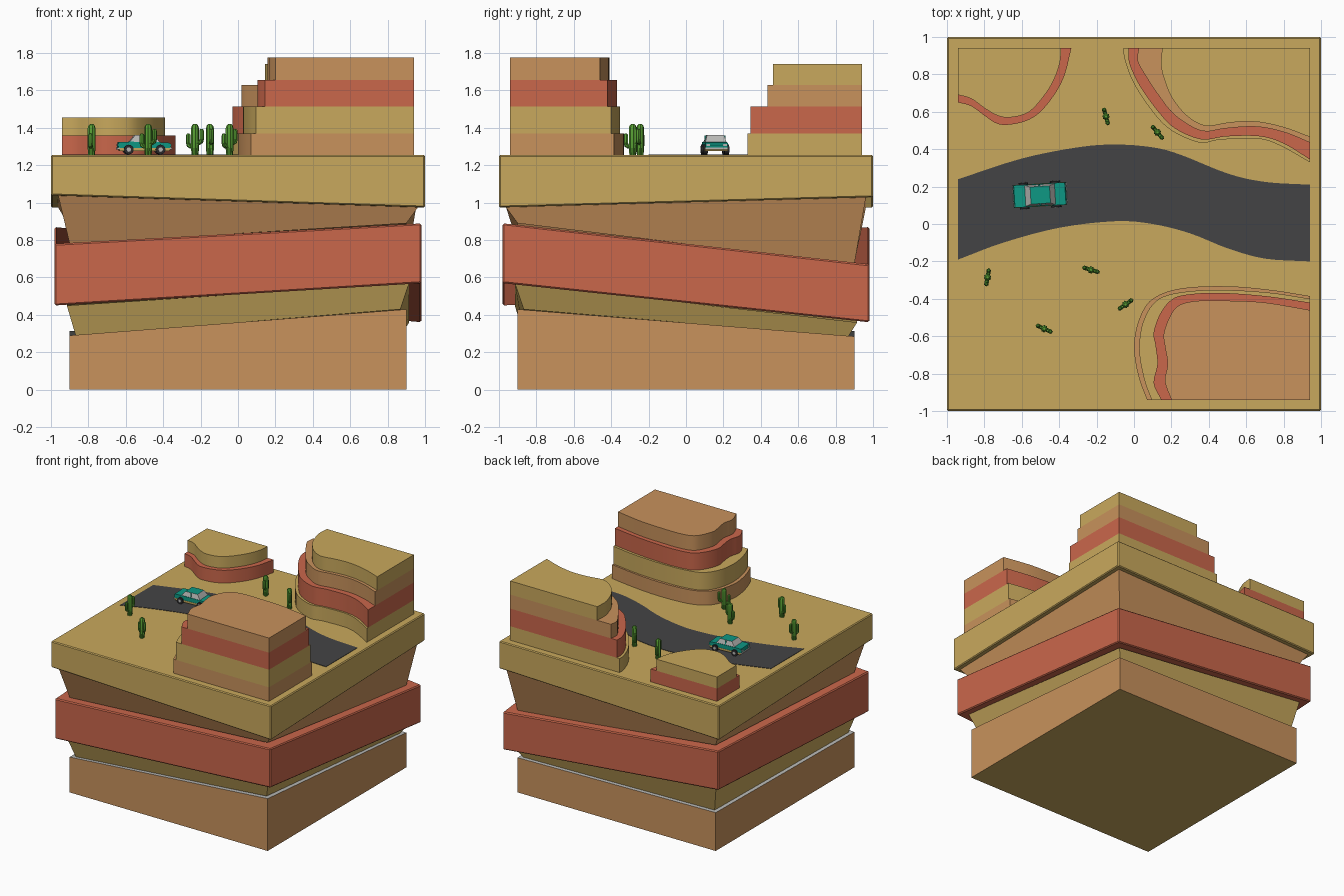
import bpy, bmesh, math
from mathutils import Matrix, Vector

if "Cube" in bpy.data.objects:
    bpy.data.objects.remove(bpy.data.objects["Cube"])


def mat(name, r, g, b):
    m = bpy.data.materials.new(name)
    m.diffuse_color = [(c / 255 / 12.92 if c < 11 else ((c / 255 + 0.055) / 1.055) ** 2.4) for c in (r, g, b)] + [1]
    m.use_nodes = True
    m.node_tree.nodes["Principled BSDF"].inputs["Base Color"].default_value = m.diffuse_color
    return m


SAND = mat("sand", 201, 169, 93)
ORANGE = mat("orange rock", 200, 146, 92)
RED = mat("red rock", 202, 103, 75)
ROAD = mat("asphalt", 68, 68, 69)
GREEN = mat("cactus green", 88, 160, 52)
TEAL = mat("teal paint", 14, 152, 132)
GREY = mat("light grey", 185, 185, 182)
BLACK = mat("tyre black", 42, 42, 44)
TOP = 1.255


def finish(bm, name, mats, M=None, angle=35):
    bmesh.ops.recalc_face_normals(bm, faces=bm.faces)
    for f in bm.faces:
        f.smooth = True
    for e in bm.edges:
        e.smooth = e.calc_face_angle(0) < math.radians(angle)
    me = bpy.data.meshes.new(name)
    bm.to_mesh(me)
    bm.free()
    for m in mats:
        me.materials.append(m)
    ob = bpy.data.objects.new(name, me)
    bpy.context.collection.objects.link(ob)
    if M:
        ob.matrix_world = M
    return ob


SIGNS = [(-1, -1), (1, -1), (1, 1), (-1, 1)]


def slab(name, m, h0, z0, h1, z1, bevel=0.0):
    """Square layer, with its own height at every corner."""
    bm = bmesh.new()
    lo = [bm.verts.new((sx * h0, sy * h0, z)) for (sx, sy), z in zip(SIGNS, z0)]
    hi = [bm.verts.new((sx * h1, sy * h1, z)) for (sx, sy), z in zip(SIGNS, z1)]
    bm.faces.new(lo[::-1])
    bm.faces.new(hi)
    for i in range(4):
        j = (i + 1) % 4
        bm.faces.new((lo[i], lo[j], hi[j], hi[i]))
    if bevel:
        bmesh.ops.bevel(bm, geom=bm.edges[:], offset=bevel, segments=1, affect='EDGES')
    return finish(bm, name, m, angle=10)


# rock layers of the pedestal, corner order: front left, front right, back right, back left
Z_BASE = (0.29, 0.43, 0.285, 0.315)
Z_RED0 = (0.45, 0.57, 0.36, 0.55)
Z_RED1 = (0.78, 0.89, 0.67, 0.87)
Z_TOP0 = (1.04, 0.975, 1.03, 0.975)
base = slab("base_layer", [ORANGE, GREY, SAND], 0.9, (0,) * 4, 0.9, Z_BASE)
for p in base.data.polygons:
    p.material_index = 1 if p.normal.z > 0.5 else 2 if p.normal.z < -0.5 else 0
slab("lower_sand_neck", [SAND], 0.868, Z_BASE, 0.915, Z_RED0)
slab("red_layer", [RED], 0.98, Z_RED0, 0.98, Z_RED1, 0.008)
slab("upper_orange_neck", [ORANGE], 0.9, Z_RED1, 0.962, Z_TOP0)
slab("desert_top", [SAND], 1.0, Z_TOP0, 1.0, (TOP,) * 4, 0.007)


def smooth_curve(pts, n=4):
    """Catmull-Rom through the given points."""
    P = [Vector(p) for p in pts]
    P = [P[0] * 2 - P[1]] + P + [P[-1] * 2 - P[-2]]
    out = []
    for a, b, c, d in zip(P, P[1:], P[2:], P[3:]):
        for k in range(n):
            t = k / n
            out.append(0.5 * (2 * b + (c - a) * t + (2 * a - 5 * b + 4 * c - d) * t * t
                              + (3 * b - a - 3 * c + d) * t ** 3))
    return out + [P[-2]]


def prism(name, m, outline, z0, z1, M=None, axis='Z'):
    """Extrude an outline along z, or along y when axis is Y."""
    bm = bmesh.new()
    put = (lambda p, h: (p[0], p[1], h)) if axis == 'Z' else (lambda p, h: (p[0], h, p[1]))
    f = bm.faces.new([bm.verts.new(put(p, z0)) for p in outline])
    ext = bmesh.ops.extrude_face_region(bm, geom=[f])
    d = (0, 0, z1 - z0) if axis == 'Z' else (0, z1 - z0, 0)
    bmesh.ops.translate(bm, vec=d, verts=[v for v in ext['geom'] if isinstance(v, bmesh.types.BMVert)])
    return finish(bm, name, [m], M)


# road
north = [(-.94, .24), (-.6, .35), (-.3, .41), (-.1, .425), (.1, .41), (.25, .37), (.5, .27), (.7, .225), (.94, .21)]
south = [(-.94, -.19), (-.7, -.10), (-.4, -.02), (-.1, .015), (.1, 0), (.3, -.05), (.5, -.13), (.7, -.185), (.94, -.2)]
prism("road", ROAD, smooth_curve(north) + smooth_curve(south)[::-1], TOP - 0.01, TOP + 0.003)

# mesas: one curved edge per layer, closed by the straight corner of the block
mesa_a = [
    [(-.94, .65), (-.87, .63), (-.8, .58), (-.74, .54), (-.68, .53), (-.58, .55), (-.5, .60), (-.42, .70), (-.37, .80), (-.335, .94)],
    [(-.94, .69), (-.87, .67), (-.8, .62), (-.73, .58), (-.66, .57), (-.56, .60), (-.47, .70), (-.42, .79), (-.395, .87), (-.39, .94)]]
mesa_b = [
    [(-.055, .94), (-.05, .88), (0, .75), (.1, .6), (.2, .5), (.35, .435), (.45, .45), (.6, .457), (.7, .45), (.8, .41), (.94, .33)],
    [(-.03, .94), (-.025, .86), (.03, .74), (.13, .6), (.22, .51), (.36, .452), (.48, .467), (.62, .472), (.72, .46), (.82, .42), (.94, .345)],
    [(.025, .94), (.02, .87), (.07, .78), (.13, .69), (.22, .58), (.36, .498), (.48, .51), (.6, .52), (.7, .515), (.82, .485), (.94, .435)],
    [(.15, .94), (.145, .85), (.16, .78), (.2, .68), (.28, .58), (.38, .525), (.5, .54), (.6, .548), (.7, .54), (.82, .51), (.94, .465)]]
mesa_c = [
    [(.07, -.94), (.035, -.85), (.01, -.75), (0, -.65), (.015, -.55), (.05, -.46), (.1, -.4), (.2, -.355), (.35, -.335), (.55, -.335), (.75, -.355), (.94, -.385)],
    [(.095, -.94), (.06, -.85), (.032, -.72), (.03, -.62), (.05, -.52), (.1, -.43), (.18, -.38), (.35, -.355), (.55, -.355), (.75, -.37), (.94, -.4)],
    [(.145, -.94), (.105, -.85), (.125, -.75), (.115, -.65), (.105, -.58), (.14, -.48), (.2, -.405), (.28, -.378), (.45, -.368), (.7, -.385), (.94, -.42)],
    [(.2, -.94), (.165, -.84), (.18, -.75), (.165, -.65), (.16, -.58), (.2, -.48), (.25, -.43), (.35, -.41), (.5, -.41), (.7, -.42), (.94, -.46)]]
for name, layers, corner, zs, cols in (
        ("back_left_mesa", mesa_a, (-.94, .94), (TOP, 1.36, 1.455), (RED, SAND)),
        ("back_right_mesa", mesa_b, (.94, .94), (TOP, 1.37, 1.515, 1.63, 1.742), (SAND, RED, ORANGE, SAND)),
        ("front_right_mesa", mesa_c, (.94, -.94), (TOP, 1.37, 1.515, 1.655, 1.775), (ORANGE, SAND, RED, ORANGE))):
    for i, pts in enumerate(layers):
        prism(f"{name}_layer_{i + 1}", cols[i], smooth_curve(pts) + [Vector(corner)], zs[i], zs[i + 1])


# cacti: ribbed tubes swept along paths in the x-z plane
def tube(bm, path, sides=16):
    rings = []
    for i, (x, z, r) in enumerate(path):
        a, b = path[max(i - 1, 0)], path[min(i + 1, len(path) - 1)]
        t = Vector((b[0] - a[0], 0, b[1] - a[1])).normalized()
        u, v = Vector((0, 1, 0)), t.cross(Vector((0, 1, 0)))
        ring = []
        for k in range(sides):
            q, w = 2 * math.pi * k / sides, r * (1 if k % 2 else 0.8)
            ring.append(bm.verts.new(Vector((x, 0, z)) + (u * math.cos(q) + v * math.sin(q)) * w))
        rings.append(ring)
    for A, B in zip(rings, rings[1:]):
        for k in range(sides):
            j = (k + 1) % sides
            bm.faces.new((A[k], A[j], B[j], B[k]))
    bm.faces.new(rings[0])
    bm.faces.new(rings[-1])


def cactus(i, x, y, deg):
    bm = bmesh.new()
    tube(bm, [(0, 0, .018), (0, .03, .021), (0, .145, .021), (0, .157, .017), (0, .165, .009)])
    for s, z, top in ((1, .065, .14), (-1, .045, .115)):
        tube(bm, [(0, z, .011), (s * .024, z, .012), (s * .034, z + .006, .0125), (s * .037, z + .018, .0125),
                  (s * .037, top - .012, .0125), (s * .037, top - .004, .010), (s * .037, top, .005)])
    finish(bm, f"cactus_{i}", [GREEN], Matrix.Translation((x, y, TOP)) @ Matrix.Rotation(math.radians(deg), 4, 'Z'))


for i, c in enumerate([(-.15, .575, -75), (.125, .49, -50), (-.23, -.245, -17), (-.045, -.43, 35),
                       (-.48, -.56, -25), (-.783, -.285, 80)]):
    cactus(i + 1, *c)

# car, built along x about its own centre
CAR = Matrix.Translation((-.503, .155, TOP + .003)) @ Matrix.Rotation(math.radians(3.5), 4, 'Z')
body = [(-.138, .026), (.138, .026), (.142, .05), (.136, .062), (.07, .066), (-.075, .068), (-.137, .066), (-.142, .05)]
prism("car_body", TEAL, body, -.06, .06, CAR, 'Y')
prism("car_sill", SAND, [(-.132, .018), (.132, .018), (.138, .034), (-.138, .034)], -.062, .062, CAR, 'Y')
for s in (-1, 1):
    x = s * .141
    prism("car_bumper", GREY, [(x - .006, -.062), (x + .006, -.062), (x + .006, .062), (x - .006, .062)], .026, .036, CAR)
    for y in (-.045, .045):  # lamps
        x = s * .141
        prism("car_lamp", GREY, [(x - .003, y - .01), (x + .003, y - .01), (x + .003, y + .01), (x - .003, y + .01)], .044, .056, CAR)

# cabin: teal frustum with inset grey windows
bm = bmesh.new()
lo = [bm.verts.new((sx * .082, sy * .057, .064)) for sx, sy in SIGNS]
hi = [bm.verts.new((sx * .052 + .002, sy * .046, .103)) for sx, sy in SIGNS]
bm.faces.new(hi)
walls = [bm.faces.new((lo[i], lo[(i + 1) % 4], hi[(i + 1) % 4], hi[i])) for i in range(4)]
bmesh.ops.inset_individual(bm, faces=walls, thickness=.006, depth=0)
for f in walls:
    f.material_index = 1
finish(bm, "car_cabin", [TEAL, GREY], CAR)
for s in (-1, 1):  # door pillars
    prism("car_pillar", TEAL, [(-.004, .066), (.004, .066), (.004, .1), (-.004, .1)], s * .046, s * .0555, CAR, 'Y')

# wheels with hubs
for sx in (-.085, .085):
    for sy in (-1, 1):
        for nm, m, r, y0, y1 in (("car_wheel", BLACK, .026, .045, .070), ("wheel_hub", GREY, .012, .06, .073)):
            ring = [(sx + r * math.cos(k * math.pi / 8), .026 + r * math.sin(k * math.pi / 8)) for k in range(16)]
            prism(nm, m, ring, sy * y0, sy * y1, CAR, 'Y')
